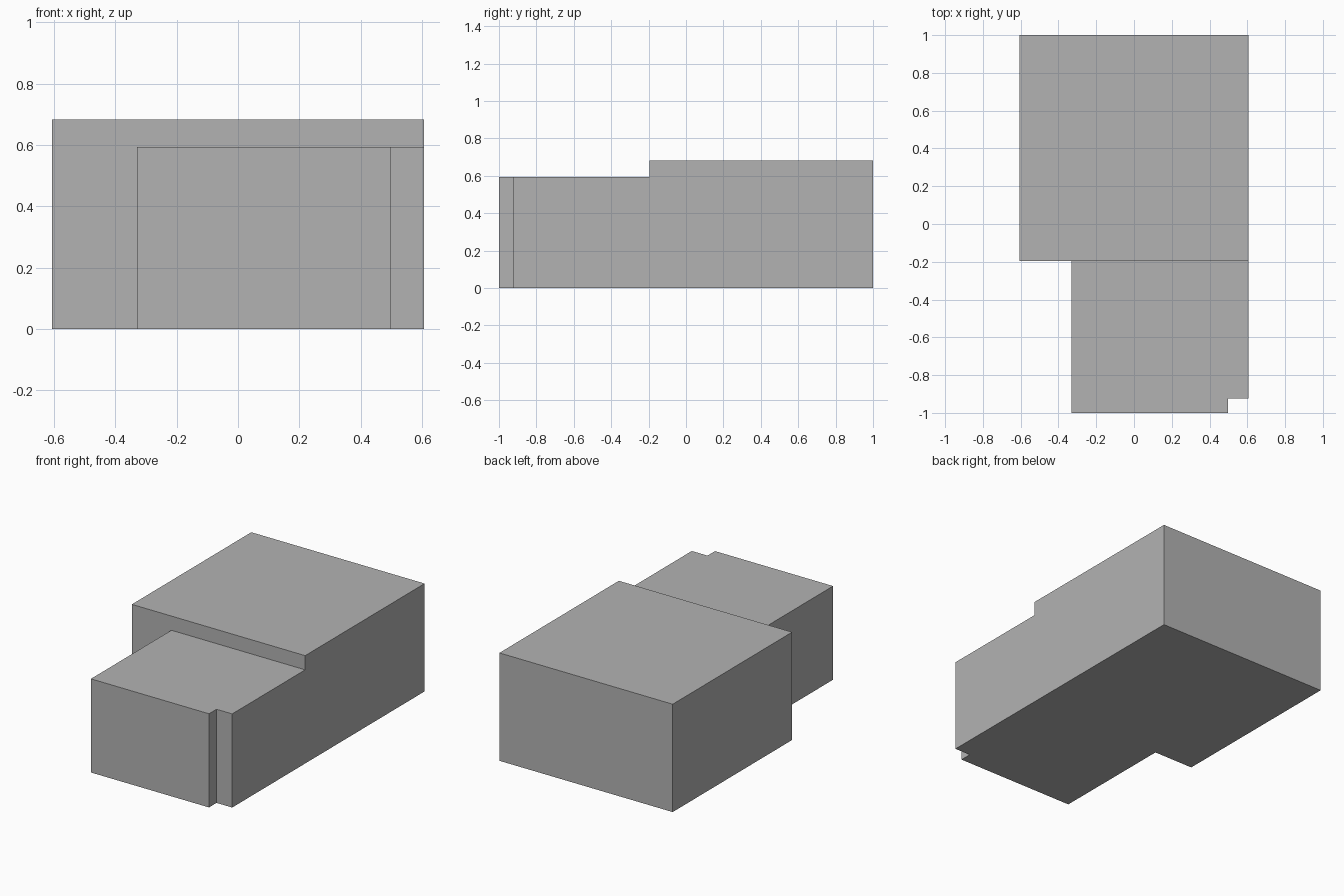
import bpy
import bmesh

cube = bpy.data.objects.get("Cube")
if cube:
    bpy.data.objects.remove(cube, do_unlink=True)

GREY = (0.45, 0.45, 0.45, 1)
grey = bpy.data.materials.new("plain grey")
grey.use_nodes = True
grey.diffuse_color = GREY
grey.node_tree.nodes["Principled BSDF"].inputs["Base Color"].default_value = GREY


def block(name, outline, height):
    """Extrude a counter-clockwise ground outline up to a flat roof."""
    bm = bmesh.new()
    base = bm.faces.new([bm.verts.new((x, y, 0)) for x, y in outline])
    result = bmesh.ops.extrude_face_region(bm, geom=[base], use_keep_orig=True)
    top = [v for v in result["geom"] if isinstance(v, bmesh.types.BMVert)]
    bmesh.ops.translate(bm, verts=top, vec=(0, 0, height))
    bmesh.ops.recalc_face_normals(bm, faces=bm.faces)
    mesh = bpy.data.meshes.new(name)
    bm.to_mesh(mesh)
    bm.free()
    mesh.materials.append(grey)
    obj = bpy.data.objects.new(name, mesh)
    bpy.context.collection.objects.link(obj)
    return obj


side = 0.607      # half width of the main block
step = -0.195     # where the two blocks meet

# Taller rear block
block("main_block", [(-side, step), (side, step), (side, 1), (-side, 1)], 0.683)

# Lower front wing with a notched corner
notch_x, notch_y = 0.497, -0.925
block("front_wing", [(-0.33, -1), (notch_x, -1), (notch_x, notch_y),
                     (side, notch_y), (side, step), (-0.33, step)], 0.593)
